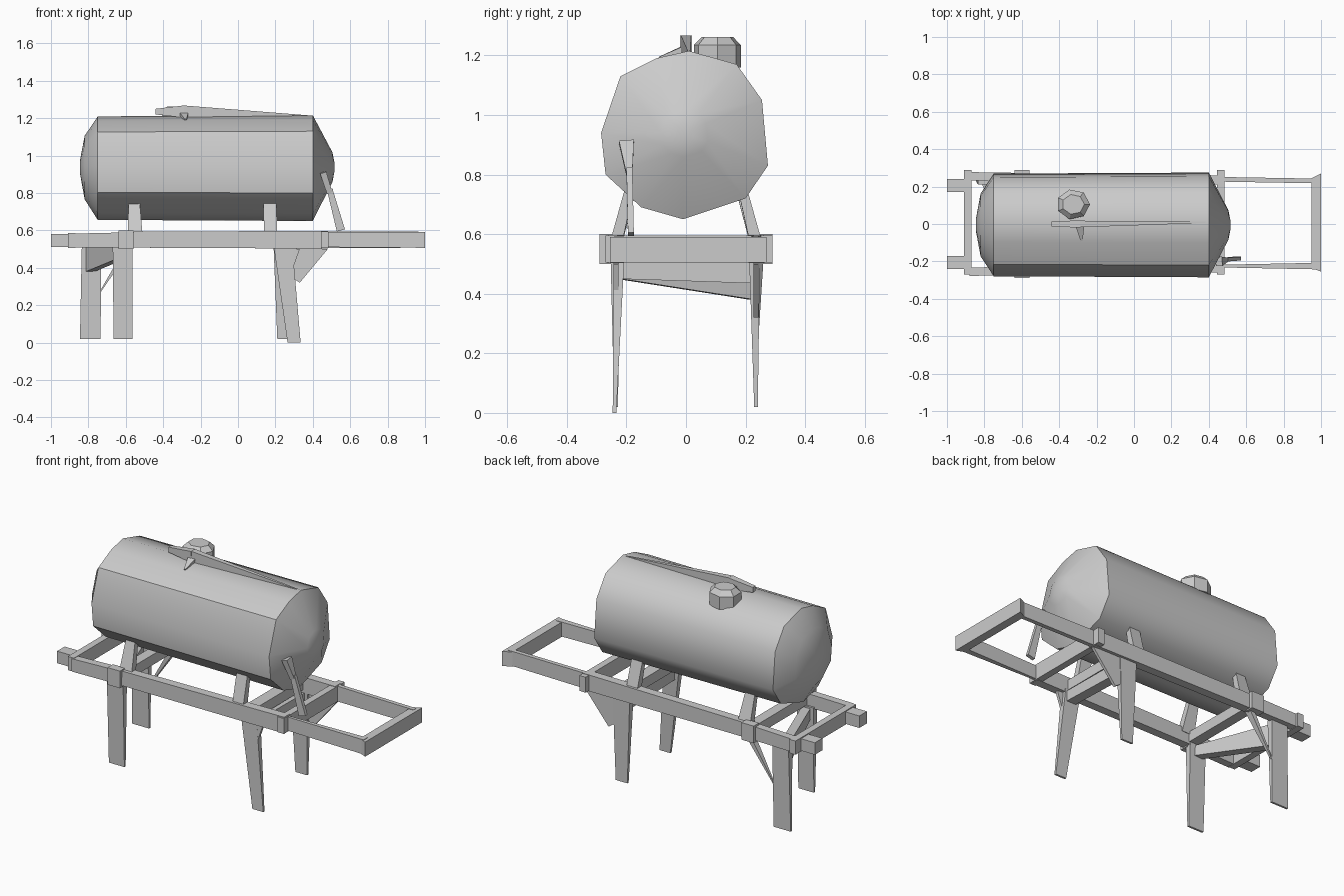
import bpy, bmesh, math
from mathutils import Vector


def finish(name, bm, smooth=None):
    bmesh.ops.recalc_face_normals(bm, faces=bm.faces)
    me = bpy.data.meshes.new(name)
    bm.to_mesh(me)
    bm.free()
    ob = bpy.data.objects.new(name, me)
    bpy.context.collection.objects.link(ob)
    if smooth:
        bpy.ops.object.select_all(action='DESELECT')
        ob.select_set(True)
        bpy.context.view_layer.objects.active = ob
        bpy.ops.object.shade_smooth_by_angle(angle=math.radians(smooth))
    return ob


def loft(name, rings, smooth=None):
    """Skin a list of equally long point rings and cap both ends."""
    bm = bmesh.new()
    vs = [[bm.verts.new(p) for p in r] for r in rings]
    n = len(vs[0])
    for a, b in zip(vs, vs[1:]):
        for i in range(n):
            j = (i + 1) % n
            bm.faces.new((a[i], a[j], b[j], b[i]))
    bm.faces.new(vs[0])
    bm.faces.new(vs[-1])
    return finish(name, bm, smooth)


def box(name, x0, x1, y0, y1, z0, z1):
    return loft(name, [[(x0, y0, z), (x1, y0, z), (x1, y1, z), (x0, y1, z)] for z in (z0, z1)])


def beam(name, a, b, wa, wb, ha=None, hb=None):
    """Tapered four-sided bar from a to b: width and height at each end."""
    a, b = Vector(a), Vector(b)
    d = (b - a).normalized()
    ref = Vector((0, 0, 1)) if abs(d.z) < 0.8 else Vector((0, 1, 0))
    s = d.cross(ref).normalized()
    u = s.cross(d)
    rings = []
    for p, w, h in ((a, wa, ha or wa), (b, wb, hb or wb)):
        rings.append([p + s * i * w / 2 + u * j * h / 2
                      for i, j in ((-1, -1), (1, -1), (1, 1), (-1, 1))])
    return loft(name, rings)


# Tank: eleven-sided irregular barrel with a shallow left dome and a conical right end
section = [(-0.01, 0.65), (0.2, 0.72), (0.275, 0.83), (0.255, 1.05), (0.17, 1.17), (0.01, 1.215),
           (-0.1, 1.19), (-0.22, 1.13), (-0.285, 0.94), (-0.27, 0.8), (-0.15, 0.69)]
stations = [(-0.845, 0.12), (-0.82, 0.6), (-0.75, 0.98), (0.40, 1.0), (0.505, 0.28), (0.515, 0.1)]
rings = []
for x, s in stations:
    rings.append([(x, -0.005 + (y + 0.005) * s, 0.94 + (z - 0.94) * s) for y, z in section])
loft("tank", rings, 40)

# Filler hatch and the ridge along the top of the tank
hatch = []
for z, r in ((1.16, 0.09), (1.235, 0.09), (1.262, 0.06)):
    hatch.append([(-0.325 + r * math.cos(i * math.tau / 7), 0.105 + 0.9 * r * math.sin(i * math.tau / 7), z)
                  for i in range(7)])
loft("hatch", hatch)
beam("ridge_left", (-0.44, 0, 1.235), (-0.29, 0, 1.235), 0.025, 0.04, 0.03, 0.065)
beam("ridge_right", (-0.29, 0, 1.235), (0.39, 0.01, 1.21), 0.035, 0.008, 0.065, 0.008)
beam("ridge_fin", (-0.28, -0.09, 1.19), (-0.29, 0, 1.225), 0.01, 0.05, 0.01, 0.02)

# Main frame
for side, sy in (("front", -1), ("back", 1)):
    beam(side + "_rail", (-0.57, sy * 0.245, 0.55), (0.48, sy * 0.235, 0.55), 0.05, 0.05, 0.085, 0.095)
    beam(side + "_rail_left", (-0.88, sy * 0.255, 0.545), (-0.56, sy * 0.25, 0.55), 0.045, 0.045, 0.075, 0.08)
    box(side + "_hitch_stub", -1.0, -0.87, sy * 0.205 - 0.035, sy * 0.205 + 0.035, 0.51, 0.58)
    beam(side + "_rail_block", (-0.64, sy * 0.265, 0.55), (-0.56, sy * 0.265, 0.55), 0.05, 0.05, 0.1, 0.1)
    beam(side + "_left_saddle", (-0.55, sy * 0.235, 0.57), (-0.555, sy * 0.185, 0.74), 0.08, 0.06, 0.04, 0.03)
    beam(side + "_right_saddle", (0.175, sy * 0.235, 0.57), (0.17, sy * 0.19, 0.75), 0.07, 0.07, 0.04, 0.03)
box("left_crossbar", -0.91, -0.87, -0.27, 0.29, 0.505, 0.585)
box("right_crossbar", 0.445, 0.485, -0.27, 0.29, 0.505, 0.595)
box("inner_left_crossbar", -0.62, -0.56, -0.24, 0.24, 0.52, 0.58)
box("inner_right_crossbar", 0.2, 0.27, -0.24, 0.24, 0.52, 0.58)

# Extension frame
beam("extension_front_rail", (0.48, -0.225, 0.55), (0.98, -0.225, 0.55), 0.015, 0.035, 0.08, 0.085)
beam("extension_back_rail", (0.40, 0.24, 0.55), (0.98, 0.23, 0.55), 0.025, 0.025, 0.09, 0.085)
loft("extension_end", [[(0.95, y, z), (1.0, y + e, z), (1.0, y + e, z + 0.085), (0.95, y, z + 0.085)]
                       for y, z, e in ((-0.235, 0.505, -0.02), (0.245, 0.505, 0.025))])


# Plate legs: x span at the top, x span at the foot
def leg(name, y, yb, top, foot, z0):
    loft(name, [[(a, c - t, z), (b, c - t, z), (b, c + t, z), (a, c + t, z)]
                for (a, b), c, t, z in ((top, y, 0.018, 0.52), (foot, yb, 0.006, z0))])


leg("front_left_leg", -0.235, -0.235, (-0.67, -0.565), (-0.665, -0.565), 0.02)
leg("front_right_leg", -0.225, -0.24, (0.19, 0.29), (0.265, 0.335), 0.0)
leg("back_left_leg", 0.23, 0.235, (-0.835, -0.73), (-0.845, -0.735), 0.02)
leg("back_right_leg", 0.23, 0.235, (0.19, 0.3), (0.21, 0.285), 0.02)

# Under-frame cross beams linking opposite legs
beam("left_under_beam", (-0.79, 0.225, 0.445), (-0.62, -0.225, 0.48), 0.05, 0.05, 0.13, 0.06)
beam("right_under_beam", (0.25, 0.225, 0.47), (0.25, -0.225, 0.48), 0.06, 0.06, 0.07, 0.06)


# Thin leg braces
def gusset(name, y, pts, t=0.008):
    loft(name, [[(x, y + d, z) for x, z in pts] for d in (-t, t)])


gusset("back_right_brace", 0.235, [(0.28, 0.38), (0.30, 0.34), (0.33, 0.32), (0.48, 0.5), (0.3, 0.51)])
gusset("front_right_gusset", -0.235, [(0.23, 0.51), (0.26, 0.3), (0.33, 0.5)])
beam("back_left_brace", (-0.58, 0.24, 0.52), (-0.75, 0.24, 0.25), 0.03, 0.004, 0.04, 0.006)

# Slanted strut at the tank's right end
beam("end_strut_upper", (0.455, -0.2, 0.91), (0.49, -0.19, 0.8), 0.035, 0.03, 0.05, 0.02)
beam("end_strut", (0.49, -0.19, 0.82), (0.55, -0.185, 0.6), 0.03, 0.045, 0.02, 0.02)
